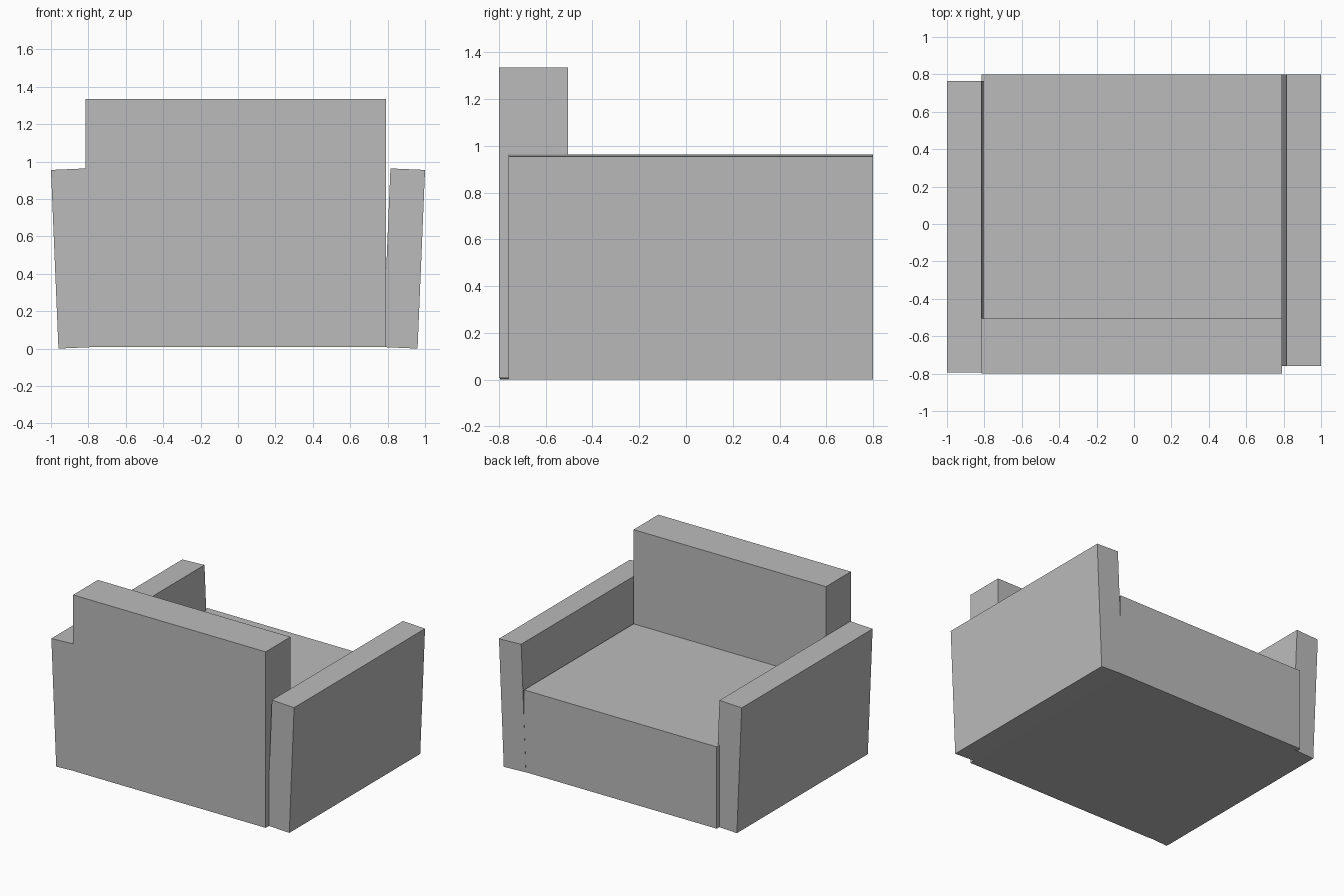
import bpy, bmesh

old = bpy.data.objects.get("Cube")
if old:
    bpy.data.objects.remove(old, do_unlink=True)

# Single plain upholstery colour
grey = bpy.data.materials.new("plain grey")
grey.use_nodes = True
colour = (0.5, 0.5, 0.5, 1)
grey.diffuse_color = colour
grey.node_tree.nodes["Principled BSDF"].inputs["Base Color"].default_value = colour


def slab(name, profile, y0, y1):
    """Extrude an (x, z) profile along y."""
    bm = bmesh.new()
    face = bm.faces.new([bm.verts.new((x, y0, z)) for x, z in profile])
    out = bmesh.ops.extrude_face_region(bm, geom=[face])
    moved = [v for v in out["geom"] if isinstance(v, bmesh.types.BMVert)]
    bmesh.ops.translate(bm, verts=moved, vec=(0, y1 - y0, 0))
    bmesh.ops.recalc_face_normals(bm, faces=bm.faces)
    mesh = bpy.data.meshes.new(name)
    bm.to_mesh(mesh)
    bm.free()
    mesh.materials.append(grey)
    obj = bpy.data.objects.new(name, mesh)
    bpy.context.collection.objects.link(obj)
    return obj


def rectangle(x0, x1, z0, z1):
    return [(x0, z0), (x1, z0), (x1, z1), (x0, z1)]


# Backrest and seat share the same width, slightly off centre
LEFT, RIGHT, BASE = -0.815, 0.791, 0.008
slab("backrest", rectangle(LEFT, RIGHT, BASE, 1.335), -0.8, -0.505)
slab("seat", rectangle(LEFT, RIGHT, BASE, 0.625), -0.505, 0.799)

# Armrests lean outwards; one is the other turned half round
arm = [(0.775, 0.008), (0.96, 0), (1, 0.955), (0.815, 0.963)]
slab("left_armrest", arm, -0.76, 0.8)
slab("right_armrest", [(-x, z) for x, z in arm], -0.795, 0.765)
